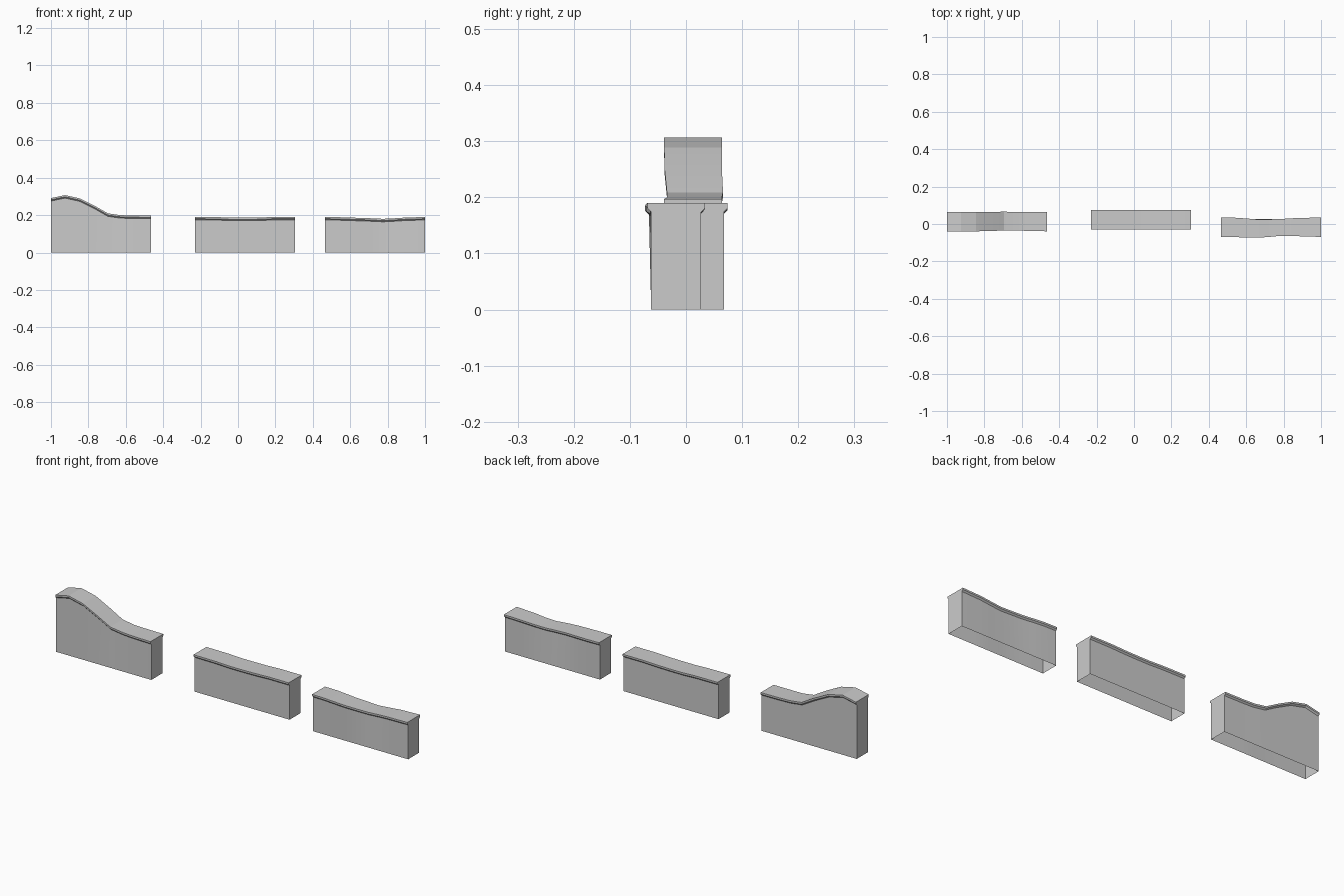
import bpy
import bmesh
import math

cube = bpy.data.objects.get("Cube")
if cube:
    bpy.data.objects.remove(cube, do_unlink=True)

stone = bpy.data.materials.new("light_grey_stone")
stone.use_nodes = True
GREY = (0.6, 0.6, 0.6, 1.0)
stone.diffuse_color = GREY
stone.node_tree.nodes["Principled BSDF"].inputs["Base Color"].default_value = GREY

LENGTH = 0.535
HALF_CAP = 0.0515     # half depth of the coping
HALF_BODY = 0.0445    # half depth of the wall
LIP = 0.009           # height of the coping edge
SLOPE = 0.016         # where the coping meets the wall


def wall(name, x_start, y_mid, stations):
    """Stations are (offset along x, top z, front shift, back shift)."""
    bm = bmesh.new()
    rings = []
    for dx, top, front, back in stations:
        f, b = y_mid + front, y_mid + back
        section = [
            (y_mid - HALF_BODY, 0), (f - HALF_BODY, top - SLOPE),
            (f - HALF_CAP, top - LIP), (f - HALF_CAP, top),
            (b + HALF_CAP, top), (b + HALF_CAP, top - LIP),
            (b + HALF_BODY, top - SLOPE), (y_mid + HALF_BODY, 0)]
        rings.append([bm.verts.new((x_start + dx, y, z)) for y, z in section])
    # skin between sections, leaving the underside open
    for a, b in zip(rings, rings[1:]):
        for i in range(len(a) - 1):
            bm.faces.new((a[i], b[i], b[i + 1], a[i + 1]))
    # closed ends
    bm.faces.new(rings[0])
    bm.faces.new(rings[-1][::-1])
    bmesh.ops.recalc_face_normals(bm, faces=bm.faces)
    mesh = bpy.data.meshes.new(name)
    bm.to_mesh(mesh)
    bm.free()
    mesh.materials.append(stone)
    obj = bpy.data.objects.new(name, mesh)
    bpy.context.collection.objects.link(obj)
    bpy.ops.object.select_all(action="DESELECT")
    obj.select_set(True)
    bpy.context.view_layer.objects.active = obj
    bpy.ops.object.shade_smooth_by_angle(angle=math.radians(10))


# wall that rises to a rounded crest at one end
wall("raised_wall", -1.0, 0.0125, [
    (0, 0.291, 0, 0), (0.075, 0.307, 0, 0), (0.155, 0.289, 0, 0),
    (0.235, 0.249, 0.001, 0), (0.305, 0.209, 0.005, 0.002),
    (0.37, 0.2, 0.005, 0), (0.43, 0.198, 0.002, 0), (LENGTH, 0.197, 0, 0)])

# straight wall with a slight sag
wall("straight_wall", -0.23, 0.0228, [
    (0, 0.19, 0, 0), (0.13, 0.189, 0, 0), (0.2, 0.186, 0, 0),
    (0.27, 0.186, 0, 0), (0.34, 0.187, 0, 0), (0.42, 0.19, 0, 0),
    (LENGTH, 0.19, 0, 0)])

# worn wall with a wavering, sagging coping
wall("worn_wall", 0.465, -0.0175, [
    (0, 0.19, 0, 0), (0.07, 0.189, -0.001, 0), (0.13, 0.187, -0.003, -0.004),
    (0.19, 0.185, -0.004, -0.009), (0.25, 0.183, -0.001, -0.009),
    (0.31, 0.18, 0.005, -0.008), (0.37, 0.183, 0.006, -0.004),
    (0.43, 0.187, 0.003, -0.001), (LENGTH, 0.19, 0, 0)])
